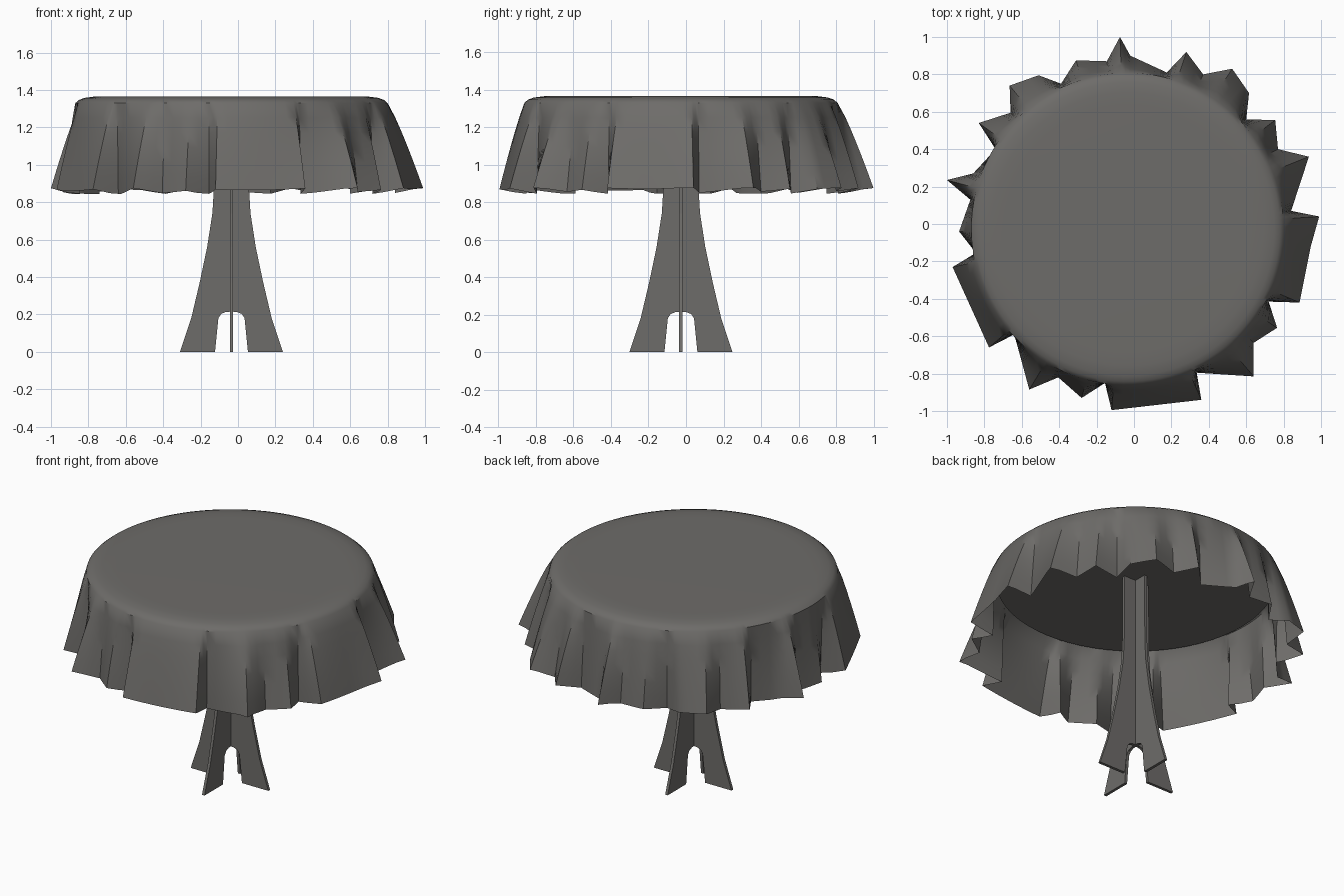
import bpy, bmesh, math
from mathutils import Vector

if "Cube" in bpy.data.objects:
    bpy.data.objects.remove(bpy.data.objects["Cube"])

CX, CY = -0.035, -0.027          # axis of the table
grey = bpy.data.materials.new("warm_grey")
grey.diffuse_color = (0.155, 0.150, 0.142, 1)
grey.use_nodes = True
grey.node_tree.nodes["Principled BSDF"].inputs["Base Color"].default_value = grey.diffuse_color


def finish(bm, name, smooth=None):
    bmesh.ops.recalc_face_normals(bm, faces=bm.faces)
    me = bpy.data.meshes.new(name)
    bm.to_mesh(me)
    bm.free()
    me.materials.append(grey)
    ob = bpy.data.objects.new(name, me)
    bpy.context.collection.objects.link(ob)
    if smooth:
        bpy.ops.object.select_all(action='DESELECT')
        ob.select_set(True)
        bpy.context.view_layer.objects.active = ob
        bpy.ops.object.shade_smooth_by_angle(angle=math.radians(smooth))
    return ob


# Tablecloth: round top blending into a pleated hem (outline seen from above)
hem = [(.99, .04), (.84, .07), (.935, .36), (.77, .40), (.755, .555), (.60, .56),
       (.615, .70), (.525, .83), (.37, .80), (.28, .92), (.175, .81), (-.02, .90),
       (-.075, 1.0), (-.145, .87), (-.31, .875), (-.39, .75), (-.51, .795),
       (-.665, .74), (-.66, .595), (-.83, .54), (-.74, .40), (-.86, .27),
       (-1.0, .235), (-.875, .13), (-.935, -.04), (-.845, -.155), (-.97, -.23),
       (-.775, -.66), (-.64, -.59), (-.56, -.885), (-.405, -.82), (-.28, -.93),
       (-.155, -.85), (-.12, -.995), (.36, -.94), (.335, -.795), (.64, -.815),
       (.64, -.635), (.765, -.555), (.72, -.415), (.885, -.42), (.945, -.12)]
outline = []
for i, p in enumerate(hem):
    a, b = Vector(p), Vector(hem[(i + 1) % len(hem)])
    n = max(2, round((b - a).length / 0.06))
    outline += [a.lerp(b, k / n) for k in range(n)]

centre = Vector((CX, CY))
RIM, RIM_Z = 0.835, 1.33
bm = bmesh.new()
rings = []
dirs = [(p - centre).normalized() for p in outline]
for r, z in [(0.66, 1.366), (0.73, 1.365), (0.785, 1.358), (0.815, 1.347)]:
    rings.append([bm.verts.new((*(centre + d * r), z)) for d in dirs])
for k in range(7):
    t = k / 6
    ring = []
    for p, d in zip(outline, dirs):
        q = (centre + d * RIM).lerp(p, t ** 0.85)
        flare = max(0, min(1, ((p - centre).length - 0.86) / 0.14))
        z_hem = 0.845 + 0.03 * flare
        ring.append(bm.verts.new((q.x, q.y, RIM_Z + (z_hem - RIM_Z) * t)))
    rings.append(ring)
bm.faces.new(rings[0])
n = len(outline)
for r0, r1 in zip(rings, rings[1:]):
    for i in range(n):
        j = (i + 1) % n
        bm.faces.new((r0[i], r1[i], r1[j], r0[j]))
finish(bm, "tablecloth", 40)

# Tabletop hidden under the cloth
bm = bmesh.new()
bmesh.ops.create_cone(bm, cap_ends=True, segments=64, radius1=0.81, radius2=0.81, depth=0.03)
bmesh.ops.translate(bm, verts=bm.verts, vec=(CX, CY, 1.33))
finish(bm, "tabletop", 40)

# Pedestal: two crossed flared boards with an arch cut between the feet
half = [(0, .215), (.03, .213), (.055, .203), (.07, .18), (.088, 0), (.275, 0),
        (.215, .18), (.17, .37), (.13, .56), (.102, .74), (.094, .87), (.09, 1.32)]
profile = half + [(-x, z) for x, z in reversed(half[1:])]
T = 0.009
for name, along_x in (("pedestal_board_wide", True), ("pedestal_board_deep", False)):
    bm = bmesh.new()
    sides = []
    for s in (-T, T):
        sides.append([bm.verts.new((CX + x, CY + s, z) if along_x else (CX + s, CY + x, z))
                      for x, z in profile])
        bm.faces.new(sides[-1])
    m = len(profile)
    for i in range(m):
        j = (i + 1) % m
        bm.faces.new((sides[0][i], sides[0][j], sides[1][j], sides[1][i]))
    finish(bm, name)
